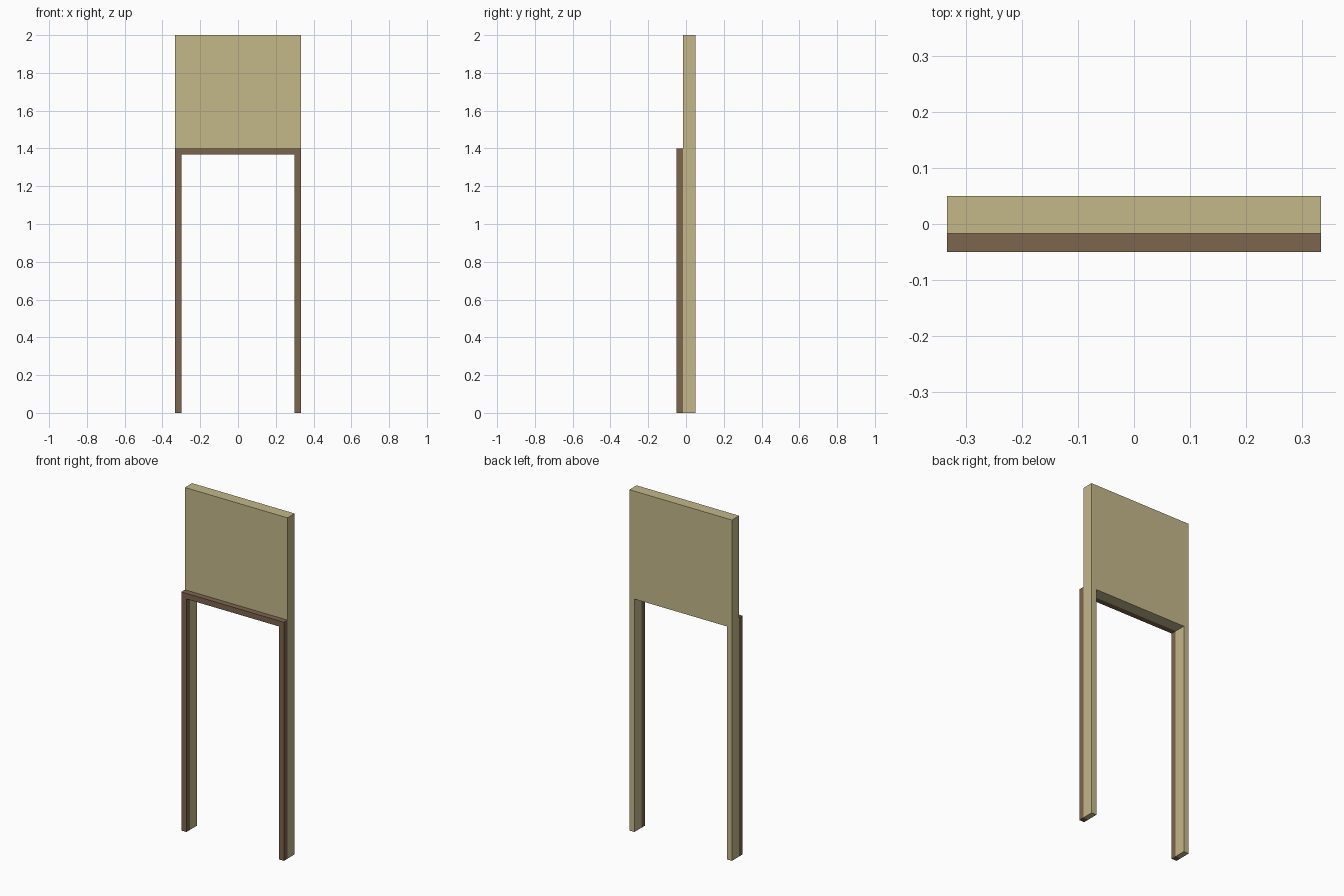
import bpy, bmesh

if "Cube" in bpy.data.objects:
    bpy.data.objects.remove(bpy.data.objects["Cube"])


def material(name, rgb):
    m = bpy.data.materials.new(name)
    m.diffuse_color = (*rgb, 1)
    m.use_nodes = True
    m.node_tree.nodes["Principled BSDF"].inputs["Base Color"].default_value = m.diffuse_color
    return m


def arch(name, outer_top, y_front, y_back, mat):
    """Upside-down U profile around the doorway, extruded front to back."""
    w, i, h = 0.333, 0.300, 1.367      # half width, half opening, opening height
    half = [(i, 0), (w, 0), (w, outer_top), (i, outer_top), (i, h)]
    bm = bmesh.new()
    vert = lambda x, z: bm.verts.new((x, y_front, z))
    r = [vert(x, z) for x, z in half]
    l = [vert(-x, z) for x, z in half]
    # one clean n-gon profile
    face = bm.faces.new([r[0], r[1], r[2], l[2], l[1], l[0], l[4], r[4]])
    for v in (r[3], l[3]):
        bm.verts.remove(v)
    ext = bmesh.ops.extrude_face_region(bm, geom=[face], use_keep_orig=True)
    moved = [g for g in ext["geom"] if isinstance(g, bmesh.types.BMVert)]
    bmesh.ops.translate(bm, vec=(0, y_back - y_front, 0), verts=moved)
    bmesh.ops.recalc_face_normals(bm, faces=bm.faces)
    me = bpy.data.meshes.new(name)
    bm.to_mesh(me)
    bm.free()
    me.materials.append(mat)
    ob = bpy.data.objects.new(name, me)
    bpy.context.collection.objects.link(ob)
    return ob


plaster = material("tan plaster", (0.546, 0.479, 0.254))
wood = material("brown wood", (0.202, 0.130, 0.076))

# Wall panel with doorway, and the trim on its front
arch("wall_panel", 2.0, -0.0165, 0.05, plaster)
arch("door_trim", 1.4, -0.05, -0.0165, wood)
